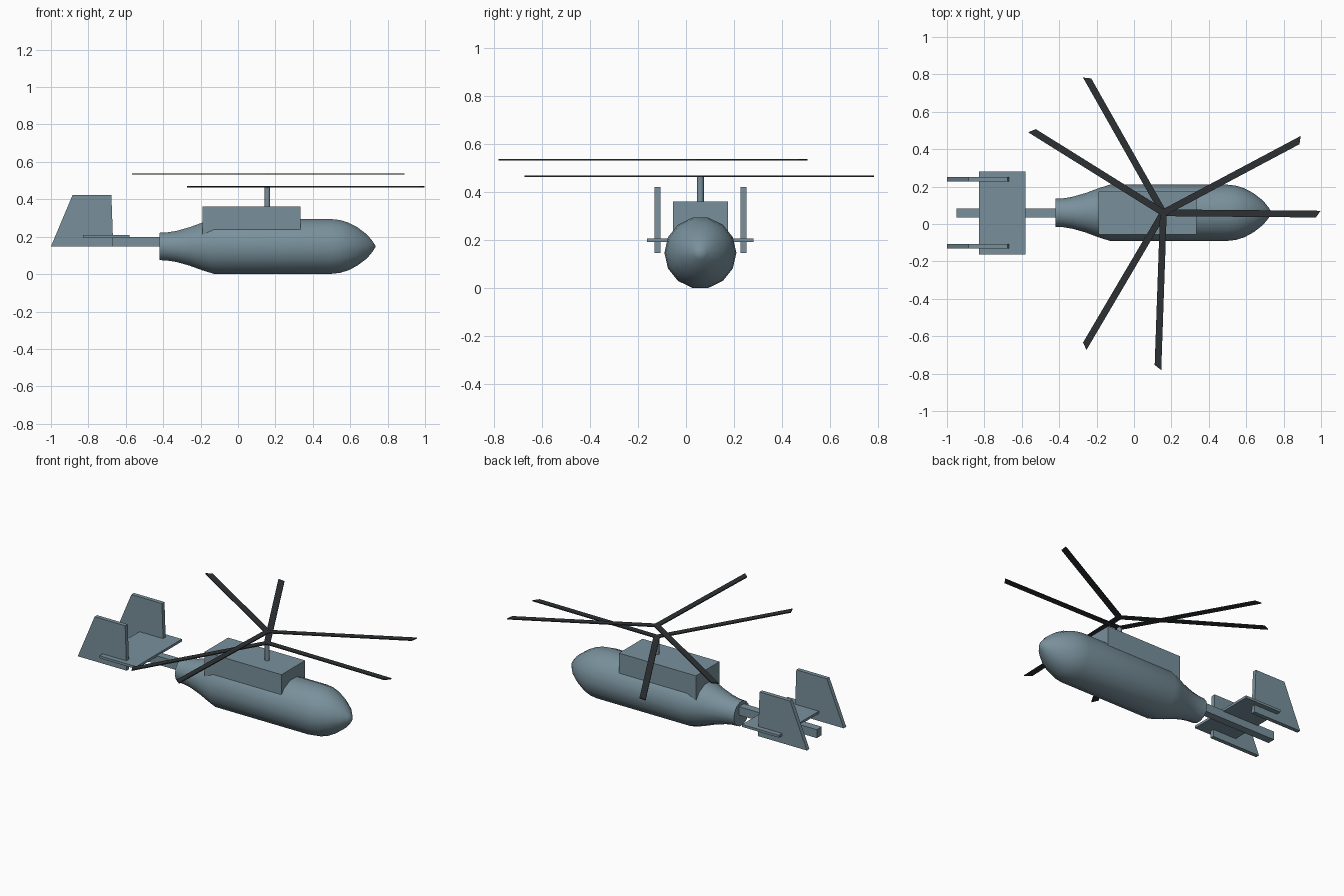
import bpy, bmesh, math

if "Cube" in bpy.data.objects:
    bpy.data.objects.remove(bpy.data.objects["Cube"])

CY = 0.06      # centre line of the airframe
AXIS_Z = 0.148  # height of the fuselage axis


def material(name, rgb):
    m = bpy.data.materials.new(name)
    m.diffuse_color = (*rgb, 1)
    m.use_nodes = True
    m.node_tree.nodes["Principled BSDF"].inputs["Base Color"].default_value = m.diffuse_color
    return m


BODY = material("blue_grey", (0.19, 0.28, 0.33))
DARK = material("dark_grey", (0.027, 0.031, 0.034))


def finish(name, bm, mat, smooth=False):
    bmesh.ops.recalc_face_normals(bm, faces=bm.faces)
    me = bpy.data.meshes.new(name)
    bm.to_mesh(me)
    bm.free()
    me.materials.append(mat)
    ob = bpy.data.objects.new(name, me)
    bpy.context.collection.objects.link(ob)
    if smooth:
        bpy.ops.object.select_all(action='DESELECT')
        ob.select_set(True)
        bpy.context.view_layer.objects.active = ob
        bpy.ops.object.shade_smooth_by_angle(angle=math.radians(40))
    return ob


def prism(name, outline, offset, mat):
    """Extrude a flat outline of 3D points along an offset vector."""
    bm = bmesh.new()
    face = bm.faces.new([bm.verts.new(p) for p in outline])
    ext = bmesh.ops.extrude_face_region(bm, geom=[face])
    bmesh.ops.translate(bm, vec=offset,
                        verts=[v for v in ext["geom"] if isinstance(v, bmesh.types.BMVert)])
    return finish(name, bm, mat)


def box(name, x, y, z, mat=BODY):
    pts = [(x[0], y[0], z[0]), (x[1], y[0], z[0]), (x[1], y[1], z[0]), (x[0], y[1], z[0])]
    return prism(name, pts, (0, 0, z[1] - z[0]), mat)


# Fuselage: 14-sided revolved profile (x, radius) ending in a pointed nose
profile = [(-0.42, 0.075), (-0.38, 0.077), (-0.33, 0.085), (-0.26, 0.105),
           (-0.19, 0.131), (-0.13, 0.15), (0.50, 0.15), (0.545, 0.145),
           (0.59, 0.131), (0.64, 0.104), (0.69, 0.065), (0.72, 0.028)]
SIDES = 14
bm = bmesh.new()
rings = []
for x, r in profile:
    rings.append([bm.verts.new((x, CY + r * math.cos(2 * math.pi * i / SIDES),
                                AXIS_Z + r * math.sin(2 * math.pi * i / SIDES)))
                  for i in range(SIDES)])
tip = bm.verts.new((0.737, CY, AXIS_Z))
for i in range(SIDES):
    j = (i + 1) % SIDES
    for a, b in zip(rings, rings[1:]):
        bm.faces.new((a[i], a[j], b[j], b[i]))
    bm.faces.new((rings[-1][i], rings[-1][j], tip))
bm.faces.new(rings[0])
finish("fuselage", bm, BODY, smooth=True)

# Engine housing, tail boom and tailplane
box("engine_housing", (-0.19, 0.335), (CY - 0.115, CY + 0.115), (0.21, 0.362))
box("tail_boom", (-0.95, -0.40), (CY - 0.024, CY + 0.024), (0.147, 0.199))
box("tailplane", (-0.83, -0.58), (CY - 0.222, CY + 0.222), (0.193, 0.208))

# Twin tail fins
fin = [(-1.0, 0.148), (-0.885, 0.422), (-0.677, 0.422), (-0.667, 0.148)]
for name, s in (("left_fin", 1), ("right_fin", -1)):
    y = CY + s * 0.179 - 0.0125
    prism(name, [(x, y, z) for x, z in fin], (0, 0.025, 0), BODY)

# Rotor mast
HUB_X = 0.157
bm = bmesh.new()
bmesh.ops.create_cone(bm, cap_ends=True, segments=12, radius1=0.014, radius2=0.014, depth=0.12)
bmesh.ops.translate(bm, verts=bm.verts, vec=(HUB_X, CY, 0.407))
finish("rotor_mast", bm, BODY, smooth=True)

# Two stacked three-blade rotors with slanted blade tips
blade = [(0, -0.018), (0.815, -0.018), (0.841, 0.018), (0, 0.018)]
for level, z, start in (("lower", 0.467, -0.5), ("upper", 0.536, 28)):
    for k in range(3):
        a = math.radians(start + 120 * k)
        pts = [(HUB_X + u * math.cos(a) - v * math.sin(a),
                CY + u * math.sin(a) + v * math.cos(a), z - 0.003) for u, v in blade]
        prism(f"{level}_rotor_blade_{k + 1}", pts, (0, 0, 0.006), DARK)
